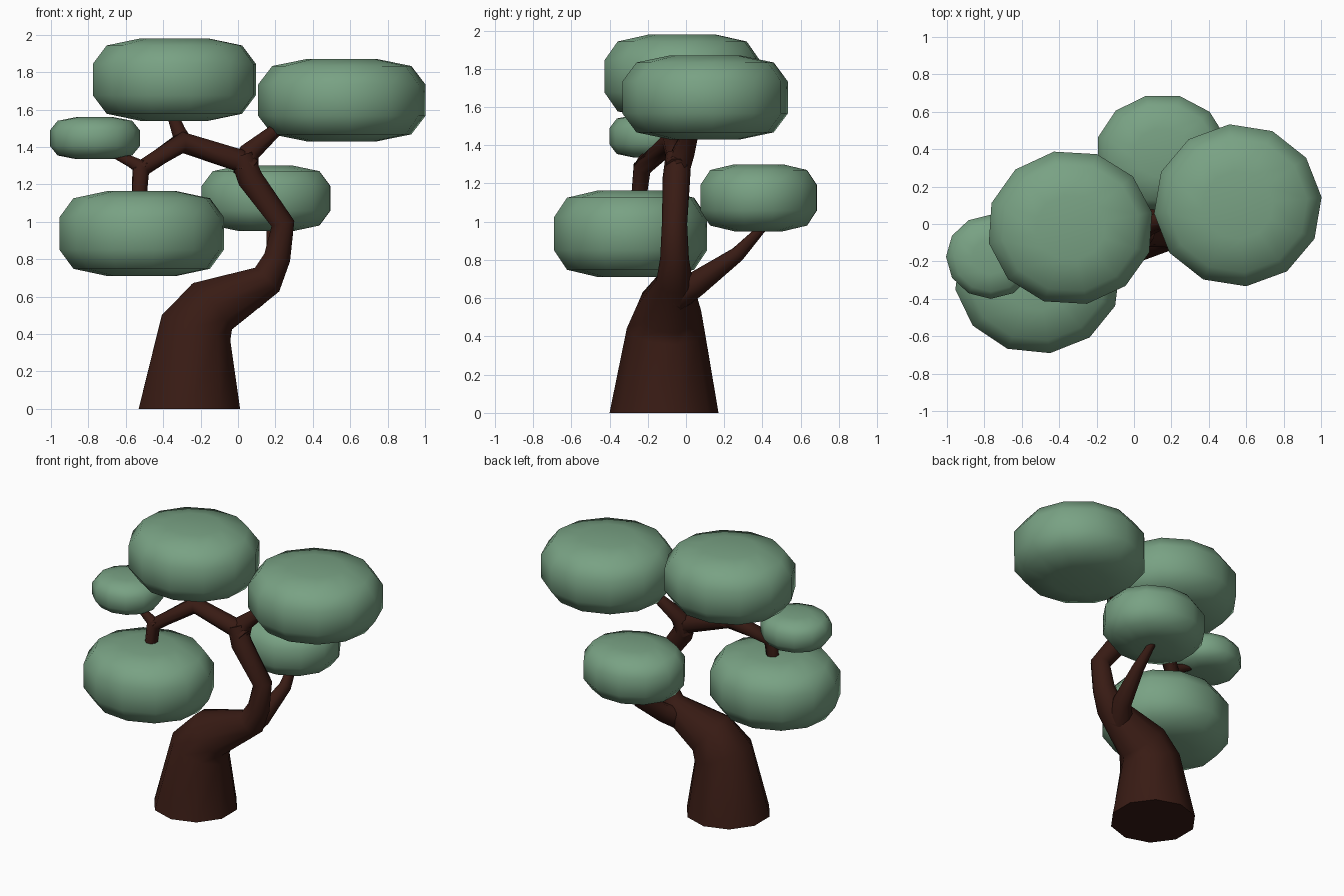
import bpy, math
from mathutils import Vector

if "Cube" in bpy.data.objects:
    bpy.data.objects.remove(bpy.data.objects["Cube"])


def material(name, color):
    m = bpy.data.materials.new(name)
    m.diffuse_color = (*color, 1)
    m.use_nodes = True
    m.node_tree.nodes["Principled BSDF"].inputs["Base Color"].default_value = m.diffuse_color
    return m


BARK = material("bark", (0.04, 0.011, 0.007))
LEAF = material("leaves", (0.19, 0.36, 0.23))


def make(name, verts, faces, mat, angle):
    me = bpy.data.meshes.new(name)
    me.from_pydata(verts, [], faces)
    me.materials.append(mat)
    ob = bpy.data.objects.new(name, me)
    bpy.context.collection.objects.link(ob)
    bpy.ops.object.select_all(action='DESELECT')
    ob.select_set(True)
    bpy.context.view_layer.objects.active = ob
    bpy.ops.object.shade_smooth_by_angle(angle=math.radians(angle))
    return ob


def skin_rings(rings, n):
    faces = [tuple(range(n))[::-1]]
    for k in range(rings - 1):
        for i in range(n):
            j = (i + 1) % n
            faces.append((k*n + i, k*n + j, k*n + n + j, k*n + n + i))
    faces.append(tuple(range((rings - 1)*n, rings*n)))
    return faces


def limb(name, pts, n=8, start=None):
    """Tapered tube through (x, y, z, radius) points."""
    P = [Vector(p[:3]) for p in pts]
    verts = []
    for k, p in enumerate(P):
        t = Vector((0, 0, 0))
        if k > 0:
            t += (p - P[k-1]).normalized()
        if k < len(P) - 1:
            t += (P[k+1] - p).normalized()
        if k == 0 and start:
            t = Vector(start)
        t.normalize()
        # ring axes stay close to world y, so rings do not twist
        v = (Vector((0, 1, 0)) - t * t.y).normalized()
        u = v.cross(t)
        for i in range(n):
            a = 2*math.pi*(i + .5)/n
            verts.append(p + pts[k][3]*(u*math.cos(a) + v*math.sin(a)))
    return make(name, verts, skin_rings(len(P), n), BARK, 60)


def foliage(name, c, r, turn, n=12):
    """Flattened low-poly pad of leaves."""
    profile = [(.42, -1), (.83, -.83), (1, -.38), (1, .38), (.83, .83), (.42, 1)]
    verts = []
    for rad, z in profile:
        for i in range(n):
            a = 2*math.pi*i/n + turn
            verts.append((c[0] + r[0]*rad*math.cos(a),
                          c[1] + r[1]*rad*math.sin(a), c[2] + r[2]*z))
    return make(name, verts, skin_rings(len(profile), n), LEAF, 75)


# trunk, bending right and then back to the left
limb("trunk", [(-.26, -.115, 0, .285), (-.225, -.105, .43, .205),
               (-.14, -.09, .545, .17), (.155, -.06, .69, .095),
               (.21, -.06, .81, .075), (.24, -.06, .99, .066),
               (.065, -.05, 1.23, .072), (.02, -.04, 1.35, .066)],
     n=10, start=(0, 0, 1))
# branches
limb("right_branch", [(.04, -.05, 1.26, .07), (.06, -.01, 1.37, .06),
                      (.22, .04, 1.505, .035), (.32, .06, 1.58, .025)])
limb("left_branch", [(.08, -.05, 1.28, .06), (.0, -.04, 1.33, .065),
                     (-.3, -.07, 1.425, .06), (-.52, -.23, 1.28, .05),
                     (-.53, -.25, 1.1, .042)])
limb("top_twig", [(-.28, -.06, 1.40, .055), (-.32, -.05, 1.49, .04),
                  (-.36, -.04, 1.60, .03)])
limb("left_twig", [(-.50, -.23, 1.28, .045), (-.57, -.22, 1.32, .033),
                   (-.70, -.19, 1.38, .018)])
limb("back_branch", [(.08, -.05, .62, .09), (.15, .06, .68, .065),
                     (.19, .27, .83, .042), (.17, .44, 1.01, .018)])

# foliage pads
foliage("top_foliage", (-.34, -.02, 1.76), (.445, .415, .22), .2)
foliage("right_foliage", (.555, .1, 1.65), (.45, .435, .22), .1)
foliage("small_left_foliage", (-.765, -.175, 1.447), (.24, .225, .112), .0)
foliage("lower_left_foliage", (-.515, -.29, .937), (.445, .405, .227), .15)
foliage("back_foliage", (.15, .38, 1.125), (.355, .315, .175), .25)
